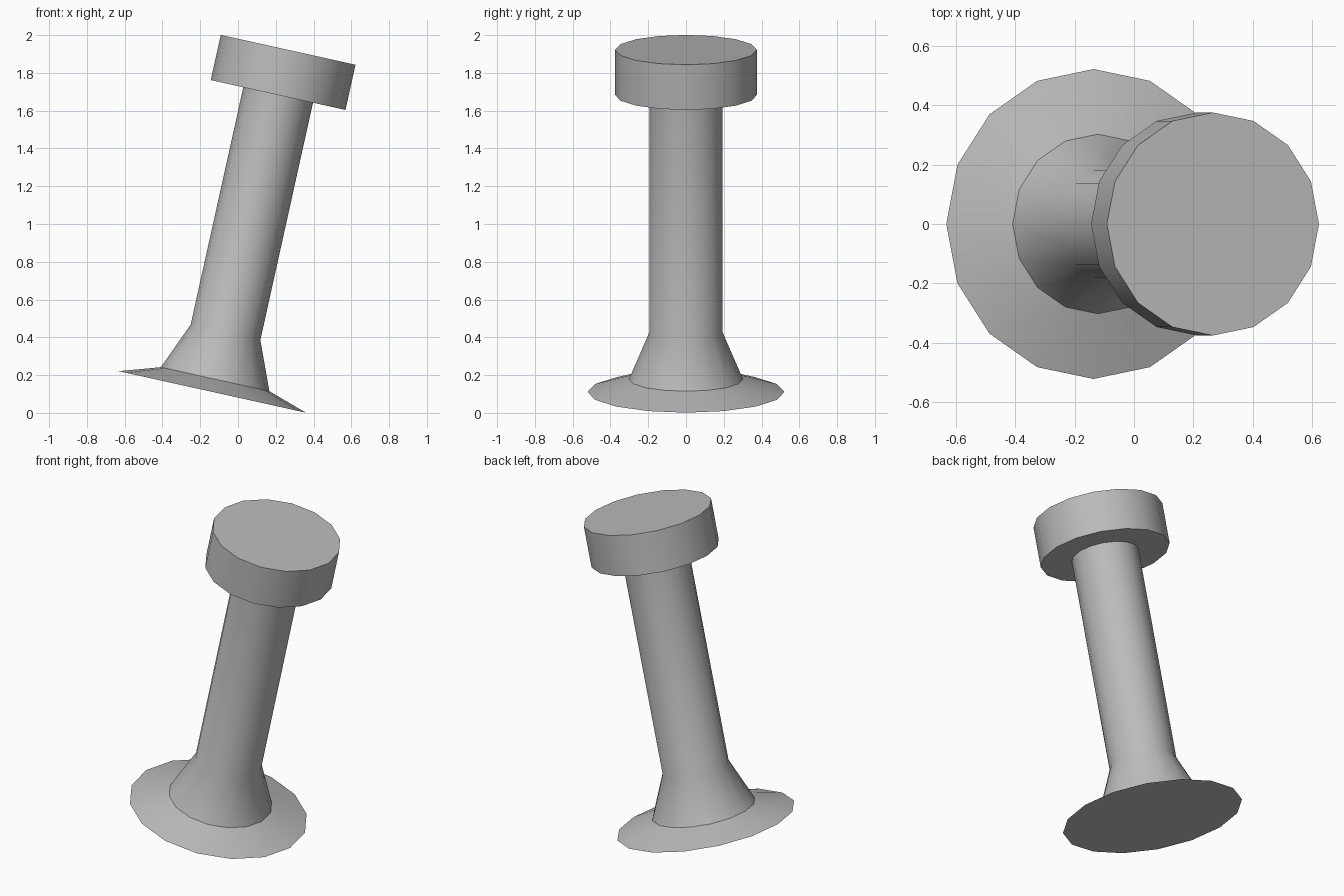
import bpy, bmesh, math
from mathutils import Matrix

if "Cube" in bpy.data.objects:
    bpy.data.objects.remove(bpy.data.objects["Cube"])

SIDES = 16
TILT = math.radians(12.5)

grey = bpy.data.materials.new("plain grey")
grey.diffuse_color = (0.5, 0.5, 0.5, 1)
grey.use_nodes = True
grey.node_tree.nodes["Principled BSDF"].inputs["Base Color"].default_value = grey.diffuse_color

# Leaning axis: base centre, tilt, and the slight squash across the lean
PLACE = (Matrix.Translation((-0.136, 0, 0.111))
         @ Matrix.Rotation(TILT, 4, 'Y')
         @ Matrix.Diagonal((0.974, 1, 1, 1)))


def turned(name, profile):
    """Closed solid of revolution from (radius, height) points, bottom to top."""
    bm = bmesh.new()
    rings = []
    for r, h in profile:
        rings.append([bm.verts.new((r * math.cos(2 * math.pi * i / SIDES),
                                    r * math.sin(2 * math.pi * i / SIDES), h))
                      for i in range(SIDES)])
    for low, high in zip(rings, rings[1:]):
        for i in range(SIDES):
            j = (i + 1) % SIDES
            bm.faces.new((low[i], low[j], high[j], high[i]))
    bm.faces.new(rings[0][::-1])
    bm.faces.new(rings[-1])
    bm.transform(PLACE)
    bmesh.ops.recalc_face_normals(bm, faces=bm.faces)
    mesh = bpy.data.meshes.new(name)
    bm.to_mesh(mesh)
    bm.free()
    mesh.materials.append(grey)
    ob = bpy.data.objects.new(name, mesh)
    bpy.context.collection.objects.link(ob)
    bpy.ops.object.select_all(action='DESELECT')
    ob.select_set(True)
    bpy.context.view_layer.objects.active = ob
    bpy.ops.object.shade_smooth_by_angle(angle=math.radians(30))
    return ob


# Pole with shallow conical foot, flared collar, shaft and flat round head
turned("leaning_post", [(0.521, 0), (0.302, 0.069), (0.194, 0.323),
                        (0.194, 1.61), (0.375, 1.61), (0.375, 1.855)])
